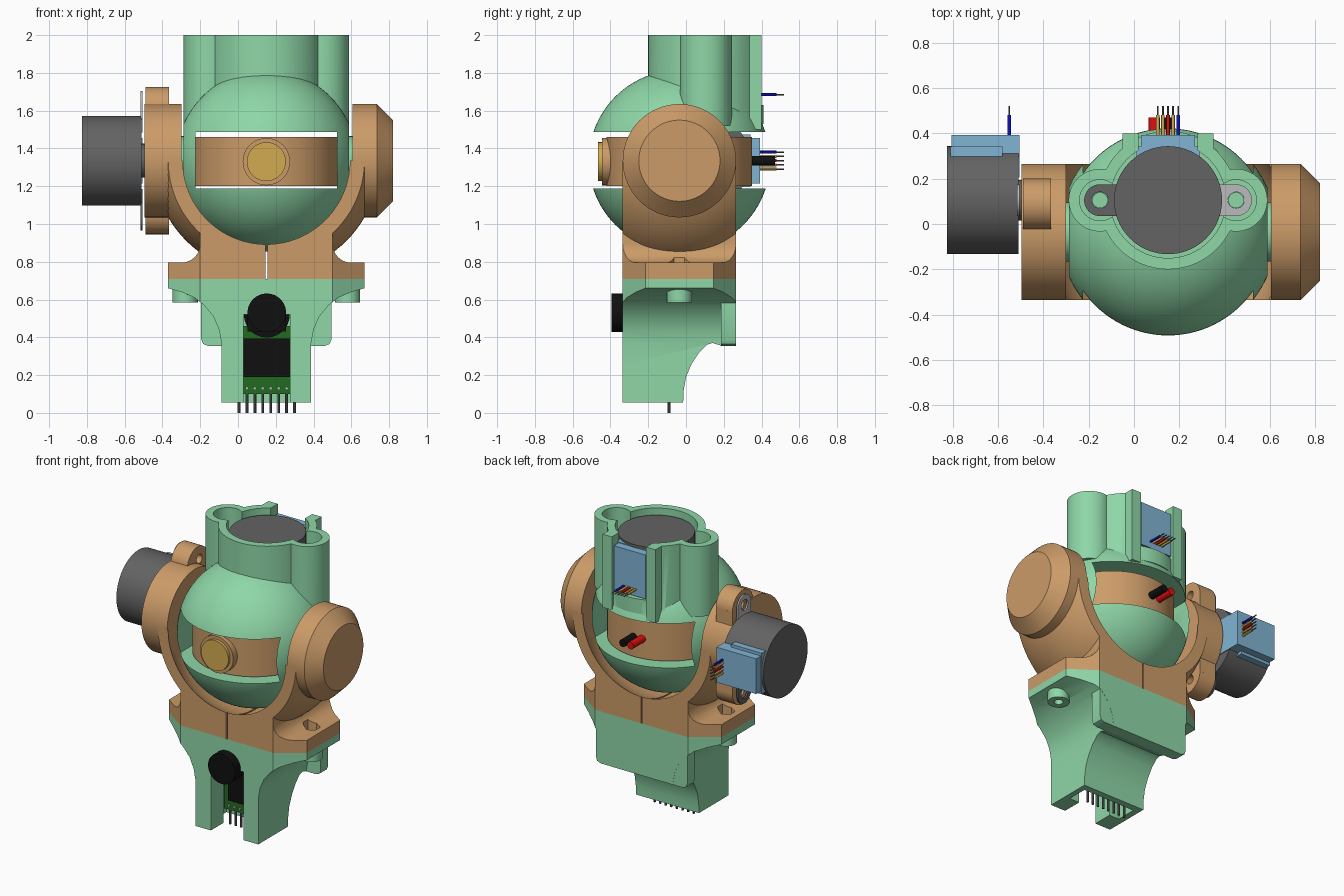
import bpy, bmesh, math
from mathutils import Matrix, Vector

if "Cube" in bpy.data.objects:
    bpy.data.objects.remove(bpy.data.objects["Cube"])

CX, CY, CZ = 0.15, -0.035, 1.335      # centre of the ball
MY = 0.105                            # motor axis in y


def mat(name, r, g, b):
    m = bpy.data.materials.new(name)
    m.diffuse_color = (r, g, b, 1)
    m.use_nodes = True
    m.node_tree.nodes["Principled BSDF"].inputs["Base Color"].default_value = m.diffuse_color
    return m


GREEN = mat("mint_green", .274, .68, .39)
BROWN = mat("tan_brown", .60, .33, .14)
GREY = mat("dark_grey", .125, .125, .125)
BLUE = mat("light_blue", .22, .46, .66)
BRASS = mat("brass", .64, .41, .08)
BOARD = mat("board_green", .015, .147, .015)
BLACK = mat("black", .005, .005, .005)
RED = mat("red", .75, .005, .005)
NAVY = mat("wire_blue", .005, .005, .55)
SILVER = mat("silver", .5, .5, .52)


# ---- helpers ----
def finish(name, bm, m):
    bmesh.ops.recalc_face_normals(bm, faces=bm.faces)
    me = bpy.data.meshes.new(name)
    bm.to_mesh(me)
    bm.free()
    o = bpy.data.objects.new(name, me)
    bpy.context.collection.objects.link(o)
    if m:
        me.materials.append(m)
    return o


def box(name, x, y, z, m=None):
    bm = bmesh.new()
    bmesh.ops.create_cube(bm, size=1)
    for v in bm.verts:
        v.co = [a + (b - a) * (c + .5) for (a, b), c in zip((x, y, z), v.co)]
    return finish(name, bm, m)


def prism(name, pts, axis, a, b, m=None):
    """Extrude a 2D outline along an axis from a to b."""
    put = {'x': lambda u, v, w: (w, u, v), 'y': lambda u, v, w: (u, w, v),
           'z': lambda u, v, w: (u, v, w)}[axis]
    bm = bmesh.new()
    f = bm.faces.new([bm.verts.new(put(u, v, a)) for u, v in pts])
    r = bmesh.ops.extrude_face_region(bm, geom=[f])
    d = Vector(put(0, 0, b - a))
    bmesh.ops.translate(bm, vec=d, verts=[g for g in r['geom'] if isinstance(g, bmesh.types.BMVert)])
    return finish(name, bm, m)


def cyl(name, axis, c, r, a, b, m=None, r2=None, n=64):
    bm = bmesh.new()
    bmesh.ops.create_cone(bm, cap_ends=True, segments=n, radius1=r,
                          radius2=r if r2 is None else r2, depth=b - a)
    put = {'x': lambda v: (v.z + (a + b) / 2, v.x + c[0], v.y + c[1]),
           'y': lambda v: (v.x + c[0], v.z + (a + b) / 2, v.y + c[1]),
           'z': lambda v: (v.x + c[0], v.y + c[1], v.z + (a + b) / 2)}[axis]
    for v in bm.verts:
        v.co = put(v.co.copy())
    return finish(name, bm, m)


def ball(name, r, m=None, sz=1):
    bm = bmesh.new()
    bmesh.ops.create_uvsphere(bm, u_segments=96, v_segments=48, radius=r)
    for v in bm.verts:
        v.co = (v.co.x + CX, v.co.y + CY, v.co.z * sz + CZ)
    return finish(name, bm, m)


def boolean(o, op, *tools):
    for t in tools:
        md = o.modifiers.new("cut", 'BOOLEAN')
        md.operation, md.object, md.solver = op, t, 'EXACT'
        bpy.context.view_layer.update()
        me = bpy.data.meshes.new_from_object(o.evaluated_get(bpy.context.evaluated_depsgraph_get()))
        o.modifiers.clear()
        o.data = me
        bpy.data.objects.remove(t)
    return o


# ---- green ball with motor tower ----
shell = ball("ball_shell", .48, GREEN)
boolean(shell, 'INTERSECT', box("t", (CX - .4375, CX + .4375), (-1, 1), (0, 3)))
boolean(shell, 'UNION', cyl("t", 'z', (CX, MY), .305, 1.53, 2),
        *[cyl("t", 'z', (CX + s * .3, MY), .138, 1.52, 2) for s in (-1, 1)],
        *[box("t", (CX + s * .165 - .035, CX + s * .165 + .035), (.25, .4), (1.5, 2)) for s in (-1, 1)])
boolean(shell, 'DIFFERENCE', cyl("t", 'z', (CX, MY), .255, 1.625, 2.2),
        *[cyl("t", 'z', (CX + s * .3, MY), .09, 1.635, 2.2) for s in (-1, 1)],
        box("t", (CX - .13, CX + .13), (.2, .6), (1.63, 2.2)),
        ball("t", .4, sz=.6),
        box("t", (-.225, .525), (-1, 1), (1.187, 1.488)))
for s in (-1, 1):
    cyl("pivot", 'x', (CY, CZ), .13, CX + s * .45 - .03, CX + s * .45 + .03, GREEN)
    cyl("tower_screw", 'z', (CX + s * .3, MY), .035, 1.63, 1.665, GREEN, n=24)

# ---- brown core with brass emitter ----
core = cyl("core", 'z', (CX, CY), .385, 1.2, 1.46, BROWN, n=96)
boolean(core, 'UNION', cyl("t", 'y', (CX, 1.33), .125, -.445, .2))
boolean(core, 'DIFFERENCE', cyl("t", 'y', (CX, 1.33), .085, .1, .6))
cyl("emitter_body", 'y', (CX, 1.33), .084, .0, .28, BRASS)
emitter = cyl("emitter_ring", 'y', (CX, 1.33), .103, -.465, -.3, BRASS)
boolean(emitter, 'DIFFERENCE', cyl("t", 'y', (CX, 1.33), .08, -.6, -.452))
lens = cyl("emitter_lens", 'y', (CX, 1.33), .065, -.463, -.4, BRASS)
boolean(lens, 'DIFFERENCE', box("t", (CX - .1, CX + .1), (-.6, -.453), (1.324, 1.336)),
        cyl("t", 'y', (CX, 1.33), .03, -.6, -.45, n=32))
for x, m, n in ((.09, RED, "red_lead"), (.15, BLACK, "black_lead")):
    cyl(n, 'y', (x, 1.335), .025, .2, .47, m, n=24)

# ---- brown cradle ----
Y0, Y1 = -.335, .265
hexa = [(CX + a * .52, CY + b * .18) if k else (CX + a * .35, CY + b * .3)
        for a, b, k in ((-1, -1, 0), (1, -1, 0), (1, -1, 1), (1, 1, 1),
                        (1, 1, 0), (-1, 1, 0), (-1, 1, 1), (-1, -1, 1))]
arc = [(.6 - .1 * math.sin(t * math.pi / 12), .895 - .1 * math.cos(t * math.pi / 12)) for t in range(7)]
half = [(.67, .71), (.67, .795)] + arc + [(.5, .95)]
cradle = prism("cradle", half + [(2 * CX - x, z) for x, z in reversed(half)], 'y', Y0, Y1, BROWN)
boolean(cradle, 'INTERSECT', prism("t", hexa, 'z', .6, 1.2))
arms = ball("arms", .6)
boolean(arms, 'INTERSECT', box("t", (-1, 1), (Y0, Y1), (.76, CZ)))
boolean(cradle, 'UNION', arms)
boolean(cradle, 'DIFFERENCE', ball("t", .535),
        box("t", (CX - .005, CX + .005), (-1, 1), (.7, 1)),
        *[cyl("t", 'z', (CX + s * .43, CY), .055, .74, .85, n=6) for s in (-1, 1)])

# side cap and motor-side disc
cap = cyl("side_cap", 'x', (CY, CZ), .3, .605, .735, BROWN)
boolean(cap, 'UNION', cyl("t", 'x', (CY, CZ), .3, .735, .82, r2=.215))
cyl("motor_disc", 'x', (CY, CZ), .3, -.495, -.3, BROWN)
mount = box("motor_mount", (-.49, -.365), (-.025, .2), (CZ - .28, CZ + .28), BROWN)
boolean(mount, 'UNION', *[cyl("t", 'x', (.0875, CZ + s * .277), .1125, -.49, -.365) for s in (-1, 1)])
boolean(mount, 'DIFFERENCE', *[cyl("t", 'x', (MY, CZ + s * .3), .03, -.6, -.3, n=24) for s in (-1, 1)])


# ---- geared motors: built upright, then placed ----
def motor(prefix, M):
    parts = [cyl(prefix + "_can", 'z', (0, 0), .238, .005, .32, GREY, n=96),
             cyl(prefix + "_collar", 'z', (0, .0), .09, -.02, .01, GREY),
             box(prefix + "_gear_cover", (-.12, .12), (.1, .288), (0, .30), BLUE),
             box(prefix + "_cover_flange", (-.14, .14), (.1, .236), (.075, .305), BLUE)]
    for s, m in ((-1, GREY), (1, SILVER)):
        ear = box(prefix + "_ear", (min(s * .15, s * .3), max(s * .15, s * .3)), (-.07, .07), (0, .011), m)
        boolean(ear, 'UNION', cyl("t", 'z', (s * .3, 0), .07, 0, .011, n=32))
        parts.append(boolean(ear, 'DIFFERENCE', cyl("t", 'z', (s * .3, 0), .036, -.1, .1, n=24)))
    for i, m in enumerate((BRASS, BRASS, RED, BRASS, NAVY)):
        x = -.045 + i * .0225
        parts.append(cyl(prefix + "_wire", 'y', (x, .045), .008, .28, .375, m, n=12))
        parts.append(cyl(prefix + "_wire_tip", 'y', (x, .045), .004, .375, .415, GREY, n=8))
    for p in parts:
        p.data.transform(M)


motor("top_motor", Matrix.Translation((CX, MY, 1.64)))
motor("side_motor", Matrix.Translation((-.505, MY, CZ)) @ Matrix.Rotation(-math.pi / 2, 4, 'Y'))

# ---- green neck with board housing ----
half = [(.3875, .055), (.3875, .37), (.40, .44), (.43, .51), (.48, .57), (.53, .61), (.6, .64), (.67, .66), (.67, .71)]
neck = prism("neck", half + [(2 * CX - x, z) for x, z in reversed(half)], 'y', Y0, Y1, GREEN)
side = [(Y0, .055), (-.015, .055), (-.012, .12), (.0, .19), (.03, .26), (.07, .32), (.11, .36),
        (.14, .37), (.19, .355), (Y1, .355), (Y1, .71), (Y0, .71)]
boolean(neck, 'INTERSECT', prism("t", side, 'x', -1, 1), prism("t", hexa, 'z', 0, 1))
plate = [(-.195, .66), (-.195, .39), (-.185, .365), (-.16, .355), (.46, .355), (.485, .365), (.495, .39), (.495, .66)]
boolean(neck, 'UNION', prism("t", plate, 'y', .185, Y1 - .001),
        *[cyl("t", 'z', (CX + s * .43, CY), .067, .585, .69, n=32) for s in (-1, 1)])
boolean(neck, 'DIFFERENCE',
        *[cyl("t", 'y', (CX + s * .282, .41), .03, .1, .4, n=24) for s in (-1, 1)],
        *[cyl("t", 'z', (CX + s * .43, CY), .028, .5, .65, n=24) for s in (-1, 1)],
        box("t", (.03, .275), (-.5, -.075), (0, .52)),
        cyl("t", 'y', (.1525, .52), .1225, -.5, -.075),
        box("t", (-.045, .35), (-.2, -.06), (0, .46)))

# circuit board, chip, sensor eye and pins
box("board", (-.03, .335), (-.1, -.08), (.1, .46), BOARD)
box("chip", (.03, .275), (-.15, -.1), (.19, .395), BLACK)
box("sensor_base", (.05, .255), (-.2, -.09), (.43, .54), BLACK)
cyl("sensor_eye", 'y', (.1525, .53), .102, -.395, -.09, BLACK)
cyl("sensor_backing", 'y', (.1525, .52), .121, -.12, -.08, BLACK)
for i in range(8):
    x = .005 + i * .0421
    cyl("pin", 'z', (x, -.09), .008, 0, .14, GREY, n=10)
    cyl("pin_solder", 'y', (x, .13), .009, -.11, -.09, SILVER, n=10)

# ---- shading ----
bpy.ops.object.select_all(action='SELECT')
bpy.context.view_layer.objects.active = shell
bpy.ops.object.shade_smooth_by_angle(angle=math.radians(30))
